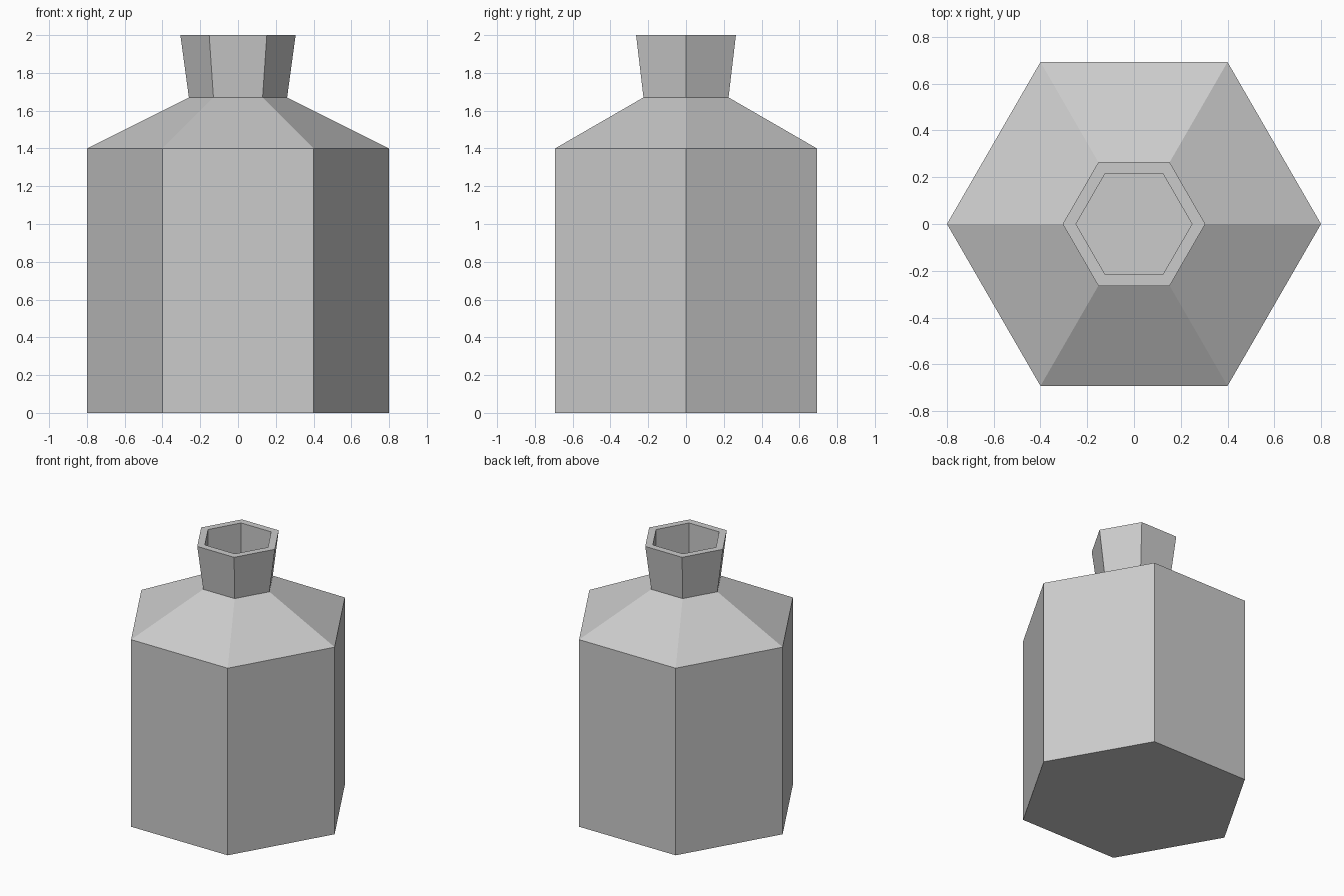
import bpy, bmesh
from math import cos, sin, pi

if "Cube" in bpy.data.objects:
    bpy.data.objects.remove(bpy.data.objects["Cube"])

SIDES = 6
# (radius, z) rings: body, shoulder, flared neck, rim, inside of the mouth
PROFILE = [(0.80, 0.0), (0.80, 1.40), (0.26, 1.67),
           (0.305, 2.0), (0.248, 2.0), (0.248, 1.69)]


def ring(bm, radius, z):
    return [bm.verts.new((radius * cos(2 * pi * i / SIDES),
                          radius * sin(2 * pi * i / SIDES), z))
            for i in range(SIDES)]


bm = bmesh.new()
rings = [ring(bm, r, z) for r, z in PROFILE]

# side walls between neighbouring rings
for low, high in zip(rings, rings[1:]):
    for i in range(SIDES):
        j = (i + 1) % SIDES
        bm.faces.new((low[i], low[j], high[j], high[i]))

# base and floor of the mouth
bm.faces.new(rings[0][::-1])
bm.faces.new(rings[-1])

mesh = bpy.data.meshes.new("bottle")
bm.to_mesh(mesh)
bm.free()
bottle = bpy.data.objects.new("bottle", mesh)
bpy.context.collection.objects.link(bottle)
